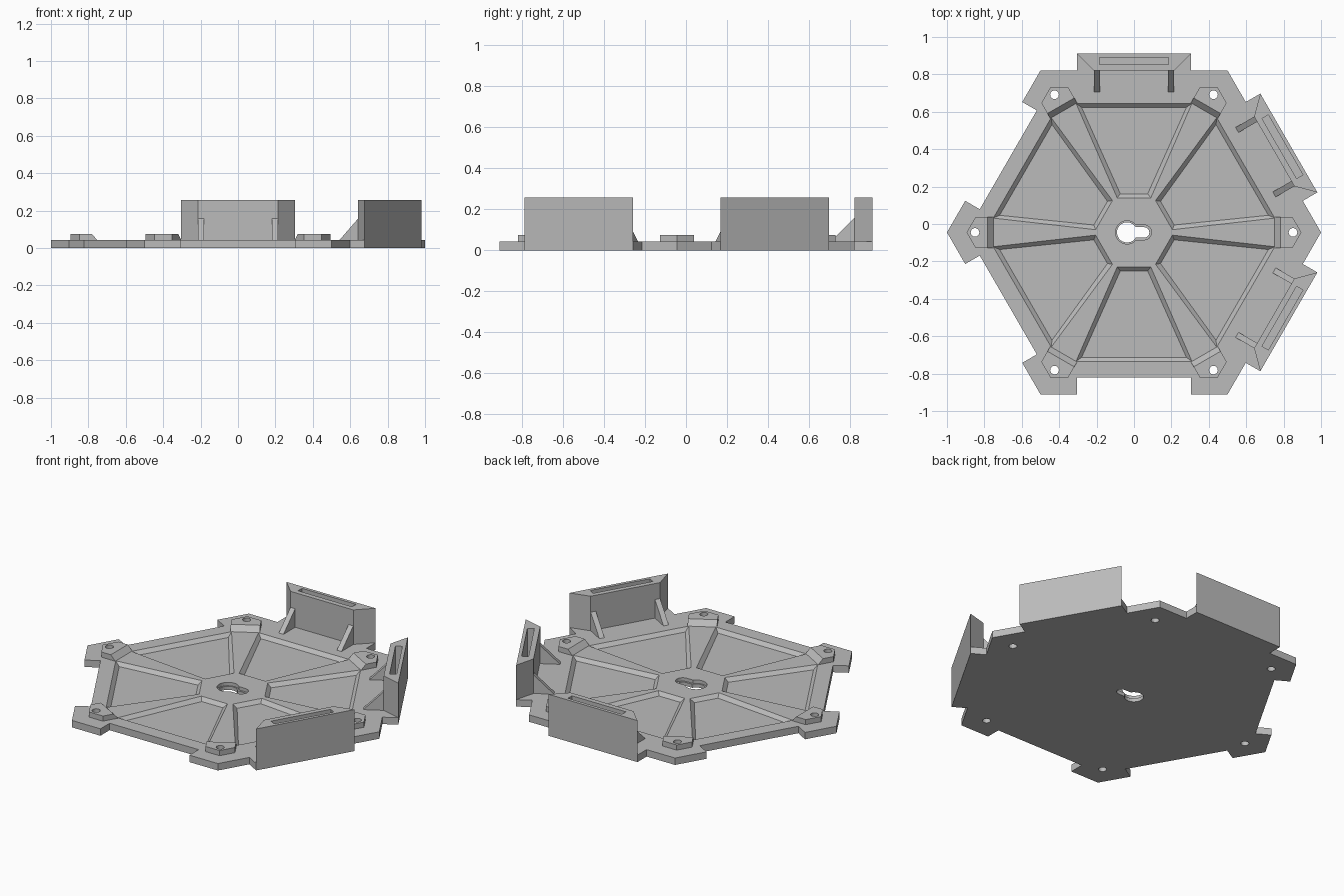
import bpy, bmesh
from math import sin, cos, asin, pi, radians, sqrt
from mathutils import Vector

if "Cube" in bpy.data.objects:
    bpy.data.objects.remove(bpy.data.objects["Cube"])

CENTRE_Y = -0.045
PLATE_Z, PAD_Z, WALL_Z, FLOOR_Z = 0.043, 0.075, 0.257, 0.022
APOTHEM = sqrt(3) / 2
TAB_DEPTH, TAB_HALF = 0.09, 0.305
WALL_SIDES = (-30, 30, 90)
NOTCH_SIDES = (150, 210, 270)

grey = bpy.data.materials.new("warm_grey")
grey.use_nodes = True
grey.diffuse_color = (0.5, 0.5, 0.5, 1)
grey.node_tree.nodes["Principled BSDF"].inputs["Base Color"].default_value = (0.5, 0.5, 0.5, 1)


def place(angle, d, t, z=0.0):
    """Point at distance d along a direction and t to its left."""
    a = radians(angle)
    return Vector((d * cos(a) - t * sin(a), CENTRE_Y + d * sin(a) + t * cos(a), z))


def at_z(points, z):
    return [Vector((p.x, p.y, z)) for p in points]


def loft(bm, loop_a, loop_b):
    """Closed solid between two matching loops."""
    a = [bm.verts.new(p) for p in loop_a]
    b = [bm.verts.new(p) for p in loop_b]
    bm.faces.new(a[::-1])
    bm.faces.new(b)
    n = len(a)
    for i in range(n):
        j = (i + 1) % n
        bm.faces.new((a[i], a[j], b[j], b[i]))


def prism(bm, points, z0, z1):
    loft(bm, at_z(points, z0), at_z(points, z1))


def finish(bm, name):
    bmesh.ops.recalc_face_normals(bm, faces=bm.faces)
    mesh = bpy.data.meshes.new(name)
    bm.to_mesh(mesh)
    bm.free()
    mesh.materials.append(grey)
    obj = bpy.data.objects.new(name, mesh)
    bpy.context.collection.objects.link(obj)
    return obj


def cut(obj, cutter):
    mod = obj.modifiers.new("cut", 'BOOLEAN')
    mod.operation, mod.solver, mod.object = 'DIFFERENCE', 'EXACT', cutter
    bpy.context.view_layer.objects.active = obj
    bpy.ops.object.modifier_apply(modifier=mod.name)


def circle(centre, r, n=24):
    return [centre + Vector((r * cos(2 * pi * i / n), r * sin(2 * pi * i / n), 0)) for i in range(n)]


def keyhole(r, half):
    """Round hole with a narrower rounded slot towards +x."""
    start, hole_x, end_x, n = asin(half / r), -0.037, 0.054, 24
    pts = []
    for i in range(n + 1):
        a = start + (2 * pi - 2 * start) * i / n
        pts.append(place(0, hole_x + r * cos(a), r * sin(a)))
    for i in range(13):
        a = -pi / 2 + pi * i / 12
        pts.append(place(0, end_x + half * cos(a), half * sin(a)))
    return pts


# Base plate: hexagon with a tab or a matching notch on each side
outline = []
for side in WALL_SIDES + NOTCH_SIDES:
    step = APOTHEM + (TAB_DEPTH if side in WALL_SIDES else -TAB_DEPTH)
    outline.append(place(side - 30, 1, 0))
    for d, t in ((APOTHEM, -1), (step, -1), (step, 1), (APOTHEM, 1)):
        outline.append(place(side, d, t * TAB_HALF))
bm = bmesh.new()
prism(bm, outline, 0, PLATE_Z)
plate = finish(bm, "base_plate")

# Six sloped pockets and the keyhole rebate
bm = bmesh.new()
for side in range(30, 390, 60):
    rim = [place(side, d, t, PLATE_Z) for d, t in ((0.185, -0.09), (0.69, -0.31), (0.69, 0.31), (0.185, 0.09))]
    floor = [place(side, d, t, FLOOR_Z) for d, t in ((0.206, -0.073), (0.668, -0.28), (0.668, 0.28), (0.206, 0.073))]
    loft(bm, floor, [f.lerp(r, 1.3) for f, r in zip(floor, rim)])
prism(bm, keyhole(0.062, 0.04), FLOOR_Z, 0.1)
pocket_cutter = finish(bm, "pocket_cutter")

# Through holes at the corners and the centre
bm = bmesh.new()
for corner in range(0, 360, 60):
    prism(bm, circle(place(corner, 0.85, 0), 0.023), -0.1, 0.2)
prism(bm, keyhole(0.054, 0.028), -0.1, 0.2)
hole_cutter = finish(bm, "hole_cutter")

# Raised corner pads with a ramp facing the centre
bm = bmesh.new()
for corner in range(0, 360, 60):
    loops = []
    for inner, z in ((0.752, PLATE_Z), (0.782, PAD_Z)):
        shape = ((inner, -0.083), (0.847, -0.083), (0.895, 0), (0.847, 0.083), (inner, 0.083))
        loops.append([place(corner, d, t, z) for d, t in shape])
    loft(bm, *loops)
pads = finish(bm, "corner_pads")

cut(plate, pocket_cutter)
cut(plate, hole_cutter)
cut(pads, hole_cutter)

# Upright walls with a slot in the top, each held by two braces
WALL_IN, WALL_OUT = APOTHEM, APOTHEM + TAB_DEPTH
slots = bmesh.new()
for side in WALL_SIDES:
    prism(slots, [place(side, d, t) for d, t in ((0.897, -0.185), (0.936, -0.185), (0.936, 0.185), (0.897, 0.185))],
          PLATE_Z + 0.005, 0.4)
slot_cutter = finish(slots, "slot_cutter")

for side, label in zip(WALL_SIDES, ("front_left", "back_left", "back")):
    bm = bmesh.new()
    shape = ((WALL_IN, -0.215), (WALL_OUT, -TAB_HALF), (WALL_OUT, TAB_HALF), (WALL_IN, 0.215))
    prism(bm, [place(side, d, t) for d, t in shape], PLATE_Z, WALL_Z)
    cut(finish(bm, label + "_wall"), slot_cutter)

    bm = bmesh.new()
    for s in (-1, 1):
        loft(bm, *[[place(side, d, s * t, z) for d, z in
                    ((0.751, PLATE_Z), (WALL_IN, PLATE_Z), (WALL_IN, 0.158))] for t in (0.183, 0.215)])
    finish(bm, label + "_braces")

for cutter in (pocket_cutter, hole_cutter, slot_cutter):
    bpy.data.objects.remove(cutter)
